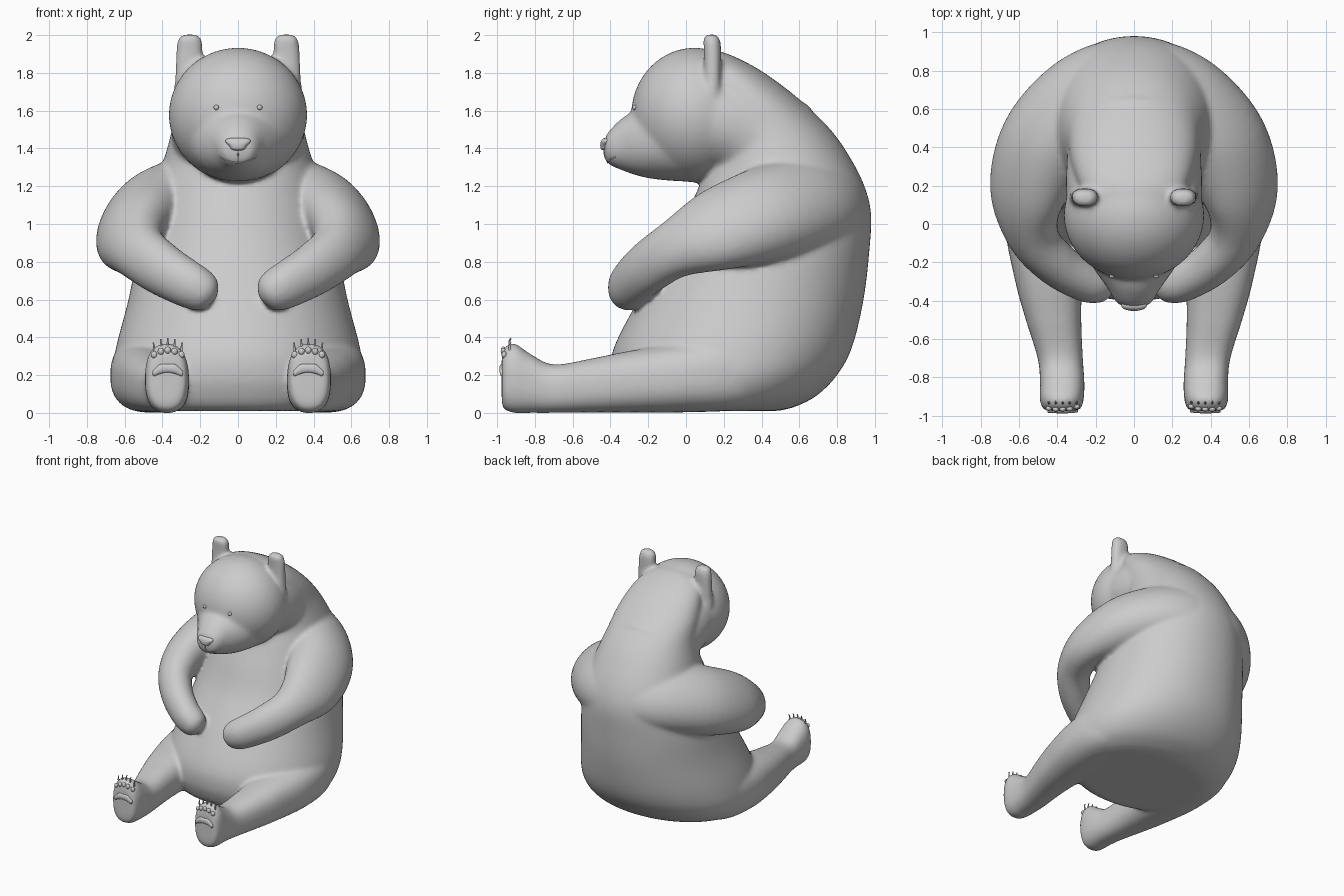
import bpy, bmesh, math
from mathutils import Vector
from mathutils.bvhtree import BVHTree

if "Cube" in bpy.data.objects:
    bpy.data.objects.remove(bpy.data.objects["Cube"])

X, Y, Z = Vector((1, 0, 0)), Vector((0, 1, 0)), Vector((0, 0, 1))


def catmull(a, b, c, d, t):
    return [0.5 * (2 * q + (r - p) * t + (2 * p - 5 * q + 4 * r - s) * t * t
                   + (3 * q - p - 3 * r + s) * t ** 3) for p, q, r, s in zip(a, b, c, d)]


def loft(bm, secs, axes=None, n=2.2, side=1, steps=5, seg=32, up=Z):
    """Smooth skin through (x, y, z, r1, r2) sections; axes=None follows the path."""
    pts = []
    for i in range(len(secs) - 1):
        q = [secs[max(0, min(len(secs) - 1, i + k))] for k in (-1, 0, 1, 2)]
        pts += [catmull(*q, t=k / steps) for k in range(steps)]
    pts.append(secs[-1])
    rings = []
    for i, p in enumerate(pts):
        c = Vector(p[:3])
        if axes:
            u, v = axes
        else:
            t = Vector(pts[min(i + 1, len(pts) - 1)][:3]) - Vector(pts[max(i - 1, 0)][:3])
            u = t.cross(up).normalized()
            v = u.cross(t).normalized()
        ring = []
        for k in range(seg):
            a = 2 * math.pi * k / seg
            ca, sa = math.cos(a), math.sin(a)
            co = (c + u * max(p[3], .004) * math.copysign(abs(ca) ** (2 / n), ca)
                  + v * max(p[4], .004) * math.copysign(abs(sa) ** (2 / n), sa))
            co.x *= side
            ring.append(bm.verts.new(co))
        rings.append(ring)
    faces = [bm.faces.new(rings[0]), bm.faces.new(rings[-1])]
    for r, s in zip(rings, rings[1:]):
        for k in range(seg):
            j = (k + 1) % seg
            faces.append(bm.faces.new((r[k], r[j], s[j], s[k])))
    bmesh.ops.recalc_face_normals(bm, faces=faces)


def ball(bm, loc, rad, seg=20):
    vs = bmesh.ops.create_uvsphere(bm, u_segments=seg, v_segments=seg // 2, radius=1)["verts"]
    for v in vs:
        v.co = Vector(loc) + Vector([a * b for a, b in zip(v.co, rad)])


def finish(name, bm):
    me = bpy.data.meshes.new(name)
    bm.to_mesh(me)
    bm.free()
    me.polygons.foreach_set("use_smooth", [True] * len(me.polygons))
    ob = bpy.data.objects.new(name, me)
    bpy.context.collection.objects.link(ob)
    return ob


# Torso and neck: (z, front y, back y, half width)
bm = bmesh.new()
torso = [(.01, -.28, .48, .48), (.03, -.33, .57, .56), (.09, -.37, .69, .63), (.2, -.40, .80, .665),
         (.35, -.38, .88, .645), (.6, -.25, .94, .58), (.85, -.09, .97, .53),
         (1.05, .0, .98, .48), (1.2, .07, .945, .44), (1.35, .13, .87, .39), (1.5, .12, .765, .35),
         (1.66, .08, .60, .325), (1.8, .04, .415, .27), (1.88, .04, .27, .18), (1.915, .08, .18, .06)]
loft(bm, [(0, (f + b) / 2, z, w, (b - f) / 2) for z, f, b, w in torso], (X, Y), 2.08, seg=80)

# Head, thick neck and muzzle
ball(bm, (0, .045, 1.577), (.366, .335, .356), 72)
loft(bm, [(0, .02, 1.58, .34, .32), (0, .2, 1.545, .355, .285), (0, .34, 1.48, .35, .285),
          (0, .48, 1.38, .35, .30)], None, 2.1, seg=64)
loft(bm, [(0, -.03, 1.47, .29, .245), (0, -.17, 1.45, .245, .212), (0, -.26, 1.432, .192, .175),
          (0, -.34, 1.422, .135, .137), (0, -.40, 1.405, .1, .095),
          (0, -.425, 1.40, .07, .065), (0, -.435, 1.40, .02, .02)], (X, Z), 2.1, seg=48)

for s in (1, -1):
    # Arms wrap from the middle of the back round to the belly
    loft(bm, [(-.05, .73, 1.13, .20, .28), (.12, .71, 1.13, .215, .28), (.30, .60, 1.10, .225, .28),
              (.47, .40, 1.04, .215, .27), (.56, .15, .96, .165, .235), (.53, -.06, .865, .13, .16),
              (.415, -.20, .77, .118, .142), (.28, -.285, .69, .11, .128),
              (.20, -.31, .65, .105, .115), (.145, -.325, .625, .08, .085),
              (.115, -.33, .61, .02, .02)], None, 2.05, s, seg=48, up=Vector((-.8, -.55, 1)))
    # Legs and upright feet
    loft(bm, [(.375, -.976, .18, .05, .09), (.377, -.967, .18, .097, .157), (.377, -.91, .184, .115, .184),
              (.375, -.82, .155, .116, .155), (.385, -.70, .128, .118, .128), (.42, -.5, .145, .145, .143),
              (.445, -.3, .165, .175, .163), (.46, 0, .19, .214, .187), (.44, .3, .22, .21, .2),
              (.35, .55, .25, .15, .15)], (X, Z), 2.5, s, seg=48)
    # Ears
    loft(bm, [(.27, .14, 1.68, .07, .045), (.262, .14, 1.82, .07, .045), (.256, .14, 1.93, .07, .046),
              (.255, .135, 1.98, .062, .044), (.255, .135, 2.0, .045, .03),
              (.255, .135, 2.003, .01, .01)], (X, Y), 2.4, s)
raw = finish("body_parts", bm)

# Fuse all soft parts into one skin
m = raw.modifiers.new("fuse", "REMESH")
m.mode, m.voxel_size = "VOXEL", .014
m = raw.modifiers.new("soften", "SMOOTH")
m.factor, m.iterations = .5, 12
dg = bpy.context.evaluated_depsgraph_get()
skin = bpy.data.meshes.new_from_object(raw.evaluated_get(dg))
bpy.data.objects.remove(raw)
bm = bmesh.new()
bm.from_mesh(skin)
tree = BVHTree.FromBMesh(bm)
finish("bear_body", bm)


def front_y(x, z, fallback):
    hit = tree.ray_cast(Vector((x, -3, z)), Y)[0]
    return hit.y if hit else fallback


# Nose
bm = bmesh.new()
loft(bm, [(0, -.425, 1.39, .02, .012), (0, -.428, 1.397, .036, .022), (0, -.428, 1.415, .048, .026),
          (0, -.425, 1.435, .066, .026), (0, -.42, 1.45, .06, .022), (0, -.418, 1.456, .03, .01)],
     (X, Y), 2.4)
finish("nose", bm)

# Mouth: thin smile and centre line
bm = bmesh.new()
smile = [(x, 1.325 + 3.2 * x * x) for x in (-.1, -.07, -.035, 0, .035, .07, .1)]
loft(bm, [(x, front_y(x, z, -.38), z, .004, .004) for x, z in smile], (Y, Z), 2, seg=8)
loft(bm, [(0, front_y(0, z, -.4), z, .004, .004) for z in (1.325, 1.36, 1.395)], (X, Y), 2, seg=8)
finish("mouth", bm)

for s, tag in ((1, "left"), (-1, "right")):
    # Eye
    bm = bmesh.new()
    ball(bm, (s * .115, front_y(s * .115, 1.617, -.26) - .002, 1.617), (.014, .012, .014))
    finish("eye_" + tag, bm)

    # Sole pad: a wide arch
    bm = bmesh.new()
    arch = [(-.08, .212, .006), (-.072, .212, .018), (-.04, .232, .025), (0, .236, .022),
            (.04, .232, .025), (.072, .212, .018), (.08, .212, .006)]
    loft(bm, [(.372 + x, front_y(s * (.372 + x), z, -.97), z, .012, r) for x, z, r in arch],
         (Y, Z), 2, s, seg=16)
    finish("sole_pad_" + tag, bm)

    # Toe pads and claws
    toes, claws = bmesh.new(), bmesh.new()
    for k in range(-2, 3):
        x = .372 + k * .036
        z = .332 - .006 * k * k
        ball(toes, (s * x, front_y(s * x, z, -.945), z), (.017, .014, .019))
        zc = z + .02
        loft(claws, [(x, -.925, zc - .02, .007, .009), (x, -.934, zc + .012, .006, .007),
                     (x + k * .001, -.934, zc + .03, .004, .005),
                     (x + k * .002, -.928, zc + .044, .001, .001)], (X, Y), 2, s, seg=10)
    finish("toe_pads_" + tag, toes)
    finish("claws_" + tag, claws)
